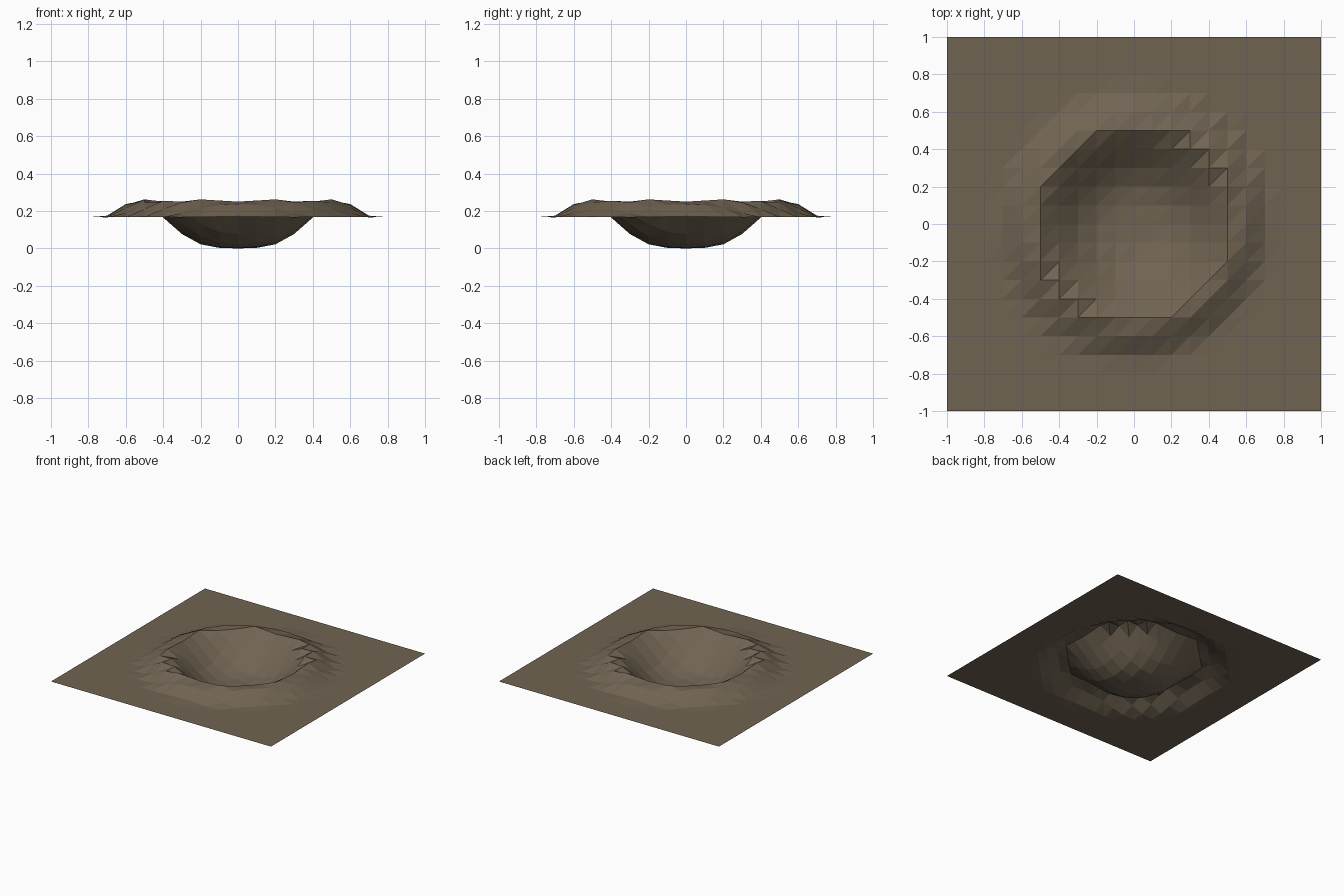
import bpy, bmesh, math

if "Cube" in bpy.data.objects:
    bpy.data.objects.remove(bpy.data.objects["Cube"])

# Crater cross-section: (radius, height)
PROFILE = [(0, 0), (0.1, 0.003), (0.2, 0.022), (0.3, 0.077), (0.4, 0.165),
           (0.5, 0.25), (0.54, 0.262), (0.6, 0.237), (0.7, 0.175),
           (0.8, 0.167), (2, 0.167)]
CELLS = 20


def slope(i):
    a, b = PROFILE[max(i - 1, 0)], PROFILE[min(i + 1, len(PROFILE) - 1)]
    if i == 0 or i >= len(PROFILE) - 2:
        return 0.0
    return (b[1] - a[1]) / (b[0] - a[0])


def height(r):
    # Smooth curve through the profile points
    for i in range(len(PROFILE) - 1):
        (r0, z0), (r1, z1) = PROFILE[i], PROFILE[i + 1]
        if r <= r1:
            d = r1 - r0
            t = (r - r0) / d
            return (z0 * (1 + 2 * t) * (1 - t) ** 2 + slope(i) * d * t * (1 - t) ** 2
                    + z1 * t * t * (3 - 2 * t) + slope(i + 1) * d * t * t * (t - 1))
    return PROFILE[-1][1]


# Ground sheet with the crater pressed into it
bm = bmesh.new()
grid = []
for j in range(CELLS + 1):
    row = []
    for i in range(CELLS + 1):
        x, y = -1 + 2 * i / CELLS, -1 + 2 * j / CELLS
        row.append(bm.verts.new((x, y, height(math.hypot(x, y)))))
    grid.append(row)

# Every cell is split along the same diagonal
for j in range(CELLS):
    for i in range(CELLS):
        a, b = grid[j][i], grid[j][i + 1]
        c, d = grid[j + 1][i + 1], grid[j + 1][i]
        bm.faces.new((a, b, c))
        bm.faces.new((a, c, d))

mesh = bpy.data.meshes.new("crater_ground")
bm.to_mesh(mesh)
bm.free()

soil = bpy.data.materials.new("brown soil")
soil.diffuse_color = (0.162, 0.127, 0.085, 1)
soil.use_nodes = True
soil.node_tree.nodes["Principled BSDF"].inputs["Base Color"].default_value = soil.diffuse_color
mesh.materials.append(soil)

crater = bpy.data.objects.new("crater_ground", mesh)
bpy.context.collection.objects.link(crater)
